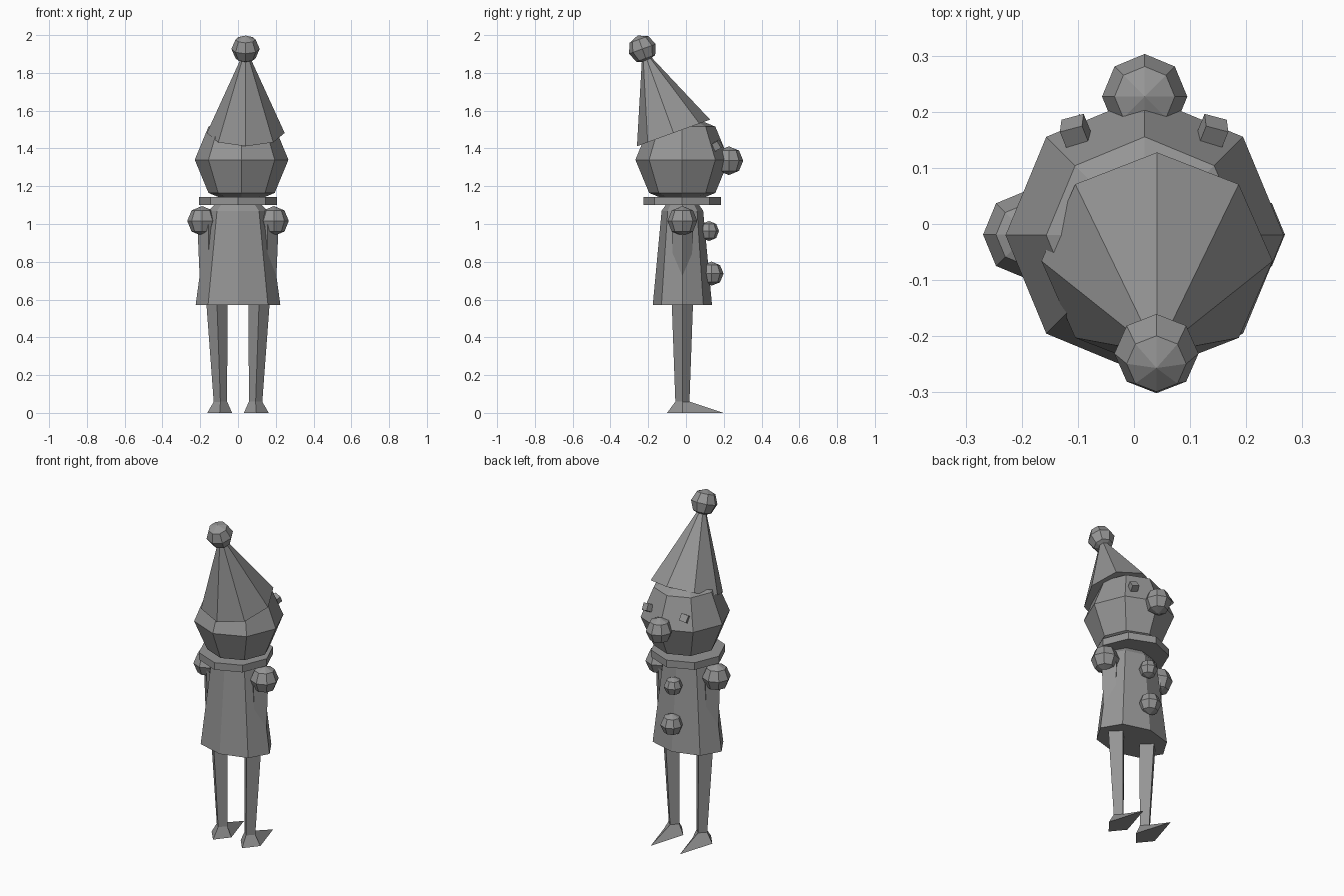
import bpy, bmesh, math
from mathutils import Vector, Matrix

if "Cube" in bpy.data.objects:
    bpy.data.objects.remove(bpy.data.objects["Cube"])

grey = bpy.data.materials.new("stone grey")
grey.diffuse_color = (0.3, 0.3, 0.3, 1)
grey.use_nodes = True
grey.node_tree.nodes["Principled BSDF"].inputs["Base Color"].default_value = grey.diffuse_color
YC = -0.019  # body axis in y


def make(name, bm):
    bmesh.ops.recalc_face_normals(bm, faces=bm.faces)
    me = bpy.data.meshes.new(name)
    bm.to_mesh(me)
    bm.free()
    me.materials.append(grey)
    ob = bpy.data.objects.new(name, me)
    bpy.context.collection.objects.link(ob)
    return ob


def ball(name, loc, r, tilt=0.0):
    """Faceted ball with eight segments and four rings."""
    bm = bmesh.new()
    bmesh.ops.create_uvsphere(bm, u_segments=8, v_segments=4, radius=r)
    bm.transform(Matrix.Translation(loc) @ Matrix.Rotation(tilt, 4, 'X'))
    return make(name, bm)


def loft(name, rings, n):
    """Capped tube through rings of (x, y, z, rx, ry), corners on the axes."""
    bm = bmesh.new()
    loops = []
    for x, y, z, rx, ry in rings:
        loops.append([bm.verts.new((x + rx * math.cos(2 * math.pi * i / n),
                                    y + ry * math.sin(2 * math.pi * i / n), z))
                      for i in range(n)])
    for a, b in zip(loops, loops[1:]):
        for i in range(n):
            j = (i + 1) % n
            bm.faces.new((a[i], a[j], b[j], b[i]))
    bm.faces.new(loops[0][::-1])
    bm.faces.new(loops[-1])
    return make(name, bm)


# Head and nose
ball("head", (0.019, -0.02, 1.34), 0.248)
ball("nose", (0.019, 0.227, 1.335), 0.076)

# Tilted pointed hat with a bobble at its tip
bm = bmesh.new()
bmesh.ops.create_cone(bm, cap_ends=True, segments=8, radius1=0.206, radius2=0.004, depth=0.47)
bm.transform(Matrix.Translation((0.041, -0.066, 1.482)) @ Matrix.Rotation(math.radians(20), 4, 'X')
             @ Matrix.Translation((0, 0, 0.235)))
make("hat", bm)
ball("hat_bobble", (0.04, -0.231, 1.927), 0.075, math.radians(20))

# Collar and coat
loft("collar", [(0, -0.02, 1.10, 0.206, 0.206), (0, -0.02, 1.143, 0.206, 0.206)], 8)
loft("coat", [(0, YC, z, r, r * 0.7) for z, r in
              ((0.572, 0.224), (1.07, 0.157), (1.105, 0.122))], 8)

# Coat buttons
ball("upper_button", (0, 0.122, 0.963), 0.053)
ball("lower_button", (0, 0.135, 0.737), 0.064)

# Paired parts
for s, side in ((-1, "left"), (1, "right")):
    ball(side + "_shoulder", (s * 0.19, YC, 1.016), 0.079)
    loft(side + "_arm", [(s * 0.157, YC, 1.0, 0.058, 0.058),
                         (s * 0.157, YC, 0.62, 0.042, 0.042)], 4)
    loft(side + "_leg", [(s * 0.093, YC, 0.05, 0.035, 0.037),
                         (s * 0.112, YC, 0.60, 0.057, 0.057)], 4)

    # Foot: four-sided wedge with a long pointed toe
    foot = loft(side + "_foot", [(s * 0.097, YC, 0, 0.066, 0.081),
                                 (s * 0.093, YC, 0.06, 0.035, 0.037)], 4)
    for v in foot.data.vertices:
        if v.co.z < 0.01 and v.co.y > 0.03:
            v.co.y = 0.197

    # Eye: small tilted cube
    bm = bmesh.new()
    bmesh.ops.create_cube(bm, size=0.042)
    bm.transform(Matrix.Translation((0.018 + s * 0.122, 0.163, 1.415))
                 @ Matrix.Rotation(math.radians(-s * 22), 4, 'Z')
                 @ Matrix.Rotation(math.radians(28), 4, 'X')
                 @ Matrix.Rotation(math.radians(s * 15), 4, 'Y'))
    make(side + "_eye", bm)
